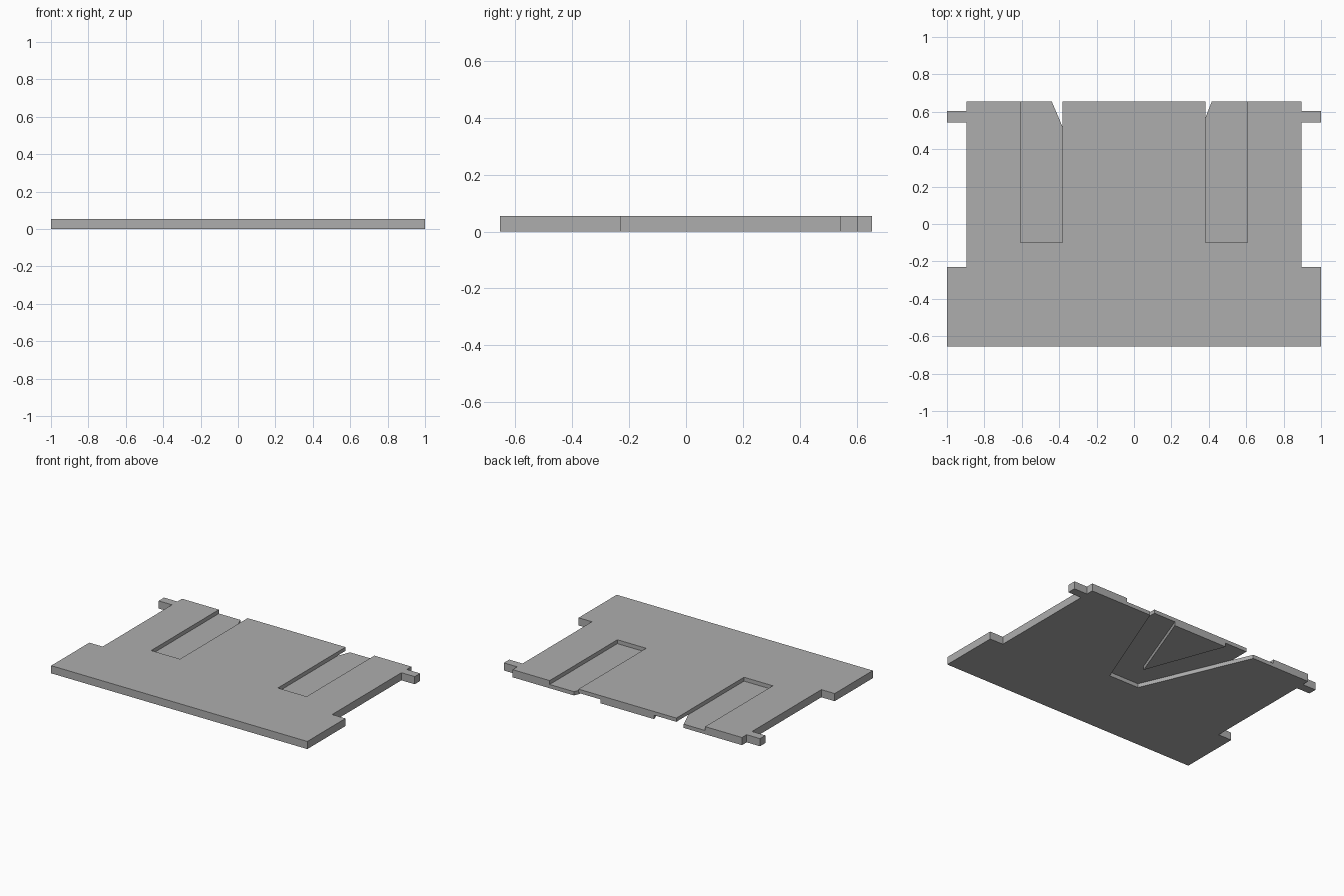
import bpy
import bmesh

cube = bpy.data.objects.get("Cube")
if cube:
    bpy.data.objects.remove(cube, do_unlink=True)

THICK = 0.054
HALF = THICK / 2
BACK = 0.655

grey = bpy.data.materials.new("plain_grey")
grey.use_nodes = True
colour = (0.42, 0.42, 0.42, 1)
grey.diffuse_color = colour
for node in grey.node_tree.nodes:
    if node.type == 'BSDF_PRINCIPLED':
        node.inputs["Base Color"].default_value = colour


def prism(name, outline, low, high):
    """Extrude a flat outline between two heights."""
    bm = bmesh.new()
    face = bm.faces.new([bm.verts.new((x, y, low)) for x, y in outline])
    grown = bmesh.ops.extrude_face_region(bm, geom=[face])
    top = [v for v in grown["geom"] if isinstance(v, bmesh.types.BMVert)]
    bmesh.ops.translate(bm, verts=top, vec=(0, 0, high - low))
    bmesh.ops.recalc_face_normals(bm, faces=bm.faces)
    mesh = bpy.data.meshes.new(name)
    bm.to_mesh(mesh)
    bm.free()
    mesh.materials.append(grey)
    obj = bpy.data.objects.new(name, mesh)
    bpy.context.collection.objects.link(obj)
    return obj


def carve(target, cutter):
    """Subtract a cutter, then discard it."""
    cutter.hide_render = True
    mod = target.modifiers.new("cut", 'BOOLEAN')
    mod.operation = 'DIFFERENCE'
    mod.solver = 'EXACT'
    mod.object = cutter
    bpy.context.view_layer.objects.active = target
    bpy.ops.object.modifier_apply(modifier=mod.name)
    bpy.data.objects.remove(cutter, do_unlink=True)


# Plate outline: wide front bar, narrower body, small rear side tabs
side = [(1, -BACK), (1, -0.23), (0.896, -0.23), (0.896, 0.543),
        (1, 0.543), (1, 0.603), (0.896, 0.603), (0.896, BACK)]
plate = prism("base_plate", side + [(-x, y) for x, y in reversed(side)], 0, THICK)

# Two straight slots in the top, open at the back
for name, left, right in (("right_slot", -0.608, -0.383), ("left_slot", 0.381, 0.606)):
    carve(plate, prism(name, [(left, -0.1), (right, -0.1), (right, 0.8), (left, 0.8)],
                       HALF - 0.0005, 0.2))

# V-shaped channel in the underside, breaking into the slots at the back
end = BACK + 0.005
channel = [(-0.117, -0.1), (0.117, -0.1), (0.418, end), (0.212, end),
           (0, 0.095), (-0.212, end), (-0.442, end)]
carve(plate, prism("v_channel", channel, -0.2, HALF + 0.0005))
